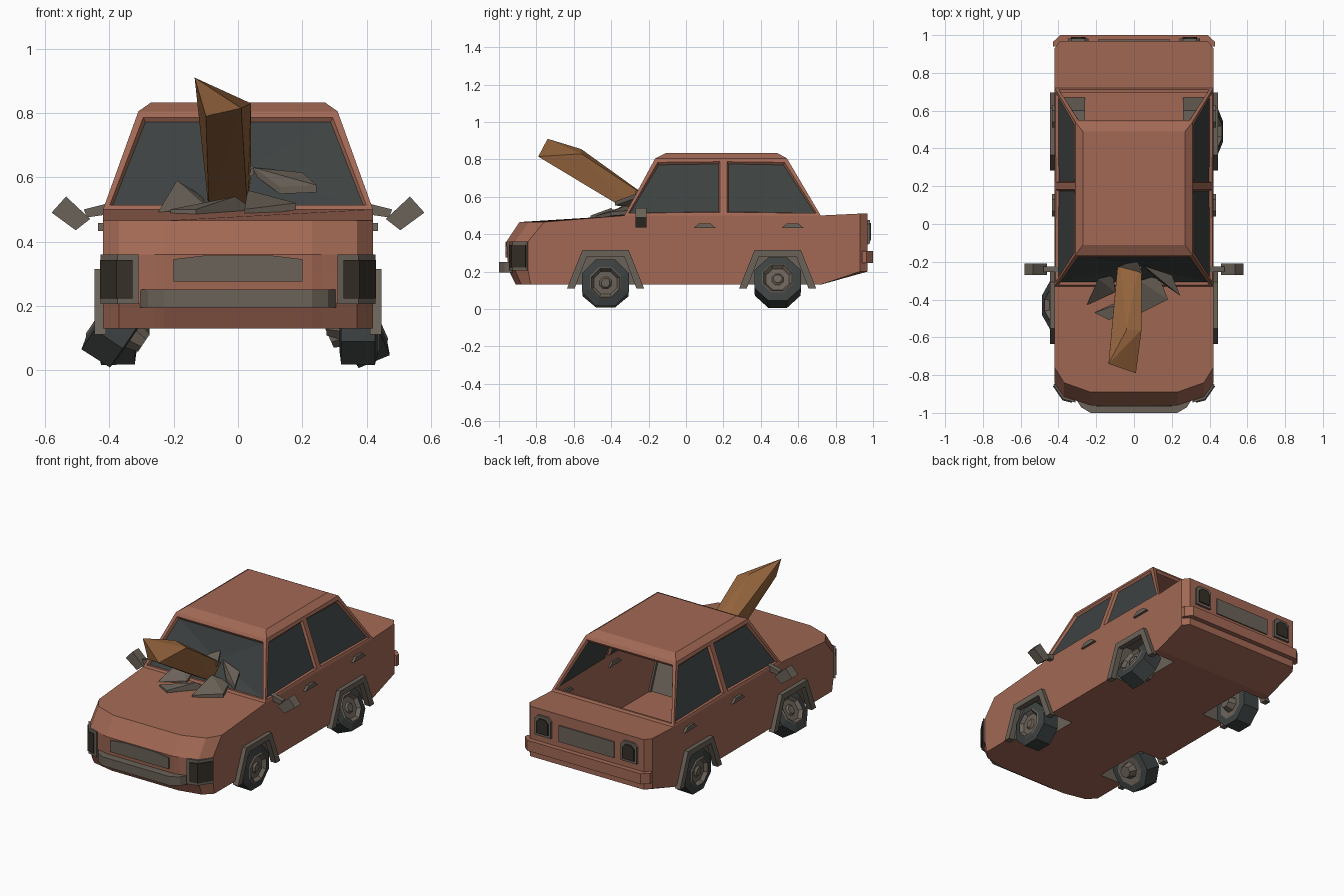
import bpy, bmesh, math
from mathutils import Matrix, Vector

if "Cube" in bpy.data.objects:
    bpy.data.objects.remove(bpy.data.objects["Cube"])


def material(name, rgb):
    m = bpy.data.materials.new(name)
    m.use_nodes = True
    m.diffuse_color = (*rgb, 1)
    m.node_tree.nodes["Principled BSDF"].inputs["Base Color"].default_value = (*rgb, 1)
    return m


PAINT = material("rusty paint", (0.36, 0.14, 0.09))
GREY = material("worn grey metal", (0.145, 0.122, 0.098))
DARK = material("dark glass and rubber", (0.047, 0.055, 0.054))
LENS = material("dark lamp lens", (0.035, 0.028, 0.02))
WOOD = material("wood", (0.29, 0.125, 0.045))


def finish(name, bm, *mats):
    me = bpy.data.meshes.new(name)
    bm.to_mesh(me)
    bm.free()
    for m in mats:
        me.materials.append(m)
    ob = bpy.data.objects.new(name, me)
    bpy.context.collection.objects.link(ob)
    return ob


def prism(name, pts, lo, hi, axis, mat):
    """Extrude a flat outline along one axis."""
    place = {"x": lambda a, b, d: (d, a, b),
             "y": lambda a, b, d: (a, d, b),
             "z": lambda a, b, d: (a, b, d)}[axis]
    bm = bmesh.new()
    ends = [[bm.verts.new(place(a, b, d)) for a, b in pts] for d in (lo, hi)]
    for end in ends:
        bm.faces.new(end)
    for i in range(len(pts)):
        j = (i + 1) % len(pts)
        bm.faces.new((ends[0][i], ends[0][j], ends[1][j], ends[1][i]))
    bmesh.ops.recalc_face_normals(bm, faces=bm.faces)
    return finish(name, bm, mat)


def hull(name, pts, mat, thick=0):
    bm = bmesh.new()
    for p in pts:
        bm.verts.new(p)
        if thick:
            bm.verts.new(Vector(p) - Vector((0, 0, thick)))
    bmesh.ops.convex_hull(bm, input=bm.verts)
    return finish(name, bm, mat)


def mirrored(pts):
    """Outline from its +x half."""
    return pts + [(-p[0], *p[1:]) for p in reversed(pts)]


# Body shell: stacked plan outlines, then the cabin
WHEEL_Y = (-0.43, 0.49)
ARCH_TOP, ARCH_LOW, WELL_X = 0.31, 0.13, 0.26
bm = bmesh.new()


def outline(fronts, z_front, z_mid, z_rear):
    half = [(x, y, z_front) for x, y in zip((0.23, 0.37, 0.42), fronts)]
    half += [(0.42, y, z_mid) for y in (-0.33, 0.2, 0.72)]
    half += [(0.42, 0.93, z_rear), (0.39, 0.97, z_rear)]
    return [bm.verts.new(p) for p in mirrored(half)]


rings = [outline((-0.91, -0.88, -0.83), 0.13, 0.13, 0.2),
         outline((-0.95, -0.915, -0.845), 0.21, 0.21, 0.26),
         outline((-0.96, -0.915, -0.845), 0.36, 0.36, 0.36),
         outline((-0.89, -0.84, -0.76), 0.465, 0.5, 0.51)]
n = len(rings[0])
for low, high in zip(rings, rings[1:]):
    for i in range(n):
        j = (i + 1) % n
        bm.faces.new((low[i], low[j], high[j], high[i]))
bottom, belt = rings[0], rings[-1]
bm.faces.new(bottom[:6] + bottom[10:])
bm.faces.new(bottom[5:11])
bm.faces.new(belt[:4] + belt[12:])      # hood
bm.faces.new(belt[5:11])                # trunk lid
cabin = belt[3:6] + belt[10:13]
eaves = [bm.verts.new(p) for p in mirrored([(0.31, y, 0.805) for y in (-0.165, 0.2, 0.54)])]
roof = [bm.verts.new(p) for p in mirrored([(0.27, y, 0.833) for y in (-0.11, 0.2, 0.49)])]
panes = []
for i in range(6):
    j = (i + 1) % 6
    panes.append(bm.faces.new((cabin[i], cabin[j], eaves[j], eaves[i])))
    bm.faces.new((eaves[i], eaves[j], roof[j], roof[i]))
bm.faces.new(roof)
bmesh.ops.recalc_face_normals(bm, faces=bm.faces)

# Windows: frame, recessed glass, open rear, dented windshield
bmesh.ops.inset_individual(bm, faces=panes, thickness=0.026)
bmesh.ops.inset_individual(bm, faces=panes, thickness=0.011, depth=-0.014)
for f in panes:
    f.material_index = 1
rear_pane, windshield = panes[2], panes[5]
bmesh.ops.delete(bm, geom=[rear_pane], context="FACES_ONLY")
bmesh.ops.poke(bm, faces=[windshield], offset=-0.03)


# Wheel openings cut from the sides and floor
def slice_lower(co, no):
    faces = [f for f in bm.faces if f.calc_center_median().z < 0.36]
    geom = set(faces)
    for f in faces:
        geom.update(f.edges)
        geom.update(f.verts)
    bmesh.ops.bisect_plane(bm, geom=list(geom), plane_co=co, plane_no=no)


slice_lower((0, 0, ARCH_TOP), (0, 0, 1))
for s in (-1, 1):
    slice_lower((s * WELL_X, 0, 0), (1, 0, 0))
    for cy in WHEEL_Y:
        slice_lower((0, cy + s * 0.18, ARCH_LOW), (0, s * 0.18, 0.07))


def in_arch(c):
    reach = 0.18 - (c.z - ARCH_LOW) * 0.07 / 0.18
    return (abs(c.x) > WELL_X and c.z < ARCH_TOP
            and any(abs(c.y - cy) < reach for cy in WHEEL_Y))


holes = [f for f in bm.faces if in_arch(f.calc_center_median())]
bmesh.ops.delete(bm, geom=holes, context="FACES")
finish("body_shell", bm, PAINT, DARK)


# Wheels: lathed bands (offset along axle, radius, material of the next band)
BANDS = [(-0.1, 0, 1), (-0.1, 0.035, 1), (-0.055, 0.05, 1), (-0.06, 0.09, 0),
         (-0.055, 0.132, 0), (0.05, 0.135, 0), (0.06, 0.09, 1), (0.066, 0.082, 1),
         (0.045, 0.066, 1), (0.045, 0.034, 1), (0.056, 0.024, 1), (0.056, 0, 1)]


def wheel(name, side, y, camber):
    bm = bmesh.new()
    prev = None
    for off, r, mat in BANDS:
        ring = [bm.verts.new((off, r * math.cos(a), r * math.sin(a)))
                for a in (math.pi / 4 * (k + 0.5) for k in range(8))]
        if prev:
            for i in range(8):
                j = (i + 1) % 8
                bm.faces.new((prev[i], prev[j], ring[j], ring[i])).material_index = last
        prev, last = ring, mat
    bmesh.ops.remove_doubles(bm, verts=bm.verts, dist=0.0005)
    bmesh.ops.recalc_face_normals(bm, faces=bm.faces)
    turn = Matrix.Rotation(math.pi if side < 0 else 0, 4, "Z")
    tilt = Matrix.Rotation(-math.radians(camber), 4, "Y")
    bm.transform(Matrix.Translation((side * 0.376, y, 0.14)) @ turn @ tilt)
    finish(name, bm, DARK, GREY)


def arch(low, top, z0, z1):
    return [(-low, z0), (-top, z1), (top, z1), (low, z0)]


for s, side in ((-1, "right"), (1, "left")):
    for cy, end in zip(WHEEL_Y, ("front", "rear")):
        bent = {("right", "front"): 34, ("left", "rear"): 24}.get((side, end), 0)
        wheel(f"{side}_{end}_wheel", s, cy, bent)
        # Flare around the opening
        loop = arch(0.206, 0.124, 0.11, 0.315) + arch(0.165, 0.1, 0.11, 0.28)[::-1]
        prism(f"{side}_{end}_flare", [(cy + a, b) for a, b in loop],
              s * 0.41, s * 0.446, "x", GREY)
        # Wheel well, open below and outward
        bm = bmesh.new()
        pts = arch(0.18, 0.11, ARCH_LOW, ARCH_TOP)
        inner, outer = [[bm.verts.new((s * x, cy + a, b)) for a, b in pts]
                        for x in (WELL_X, 0.42)]
        bm.faces.new(inner)
        for i in range(3):
            bm.faces.new((inner[i], inner[i + 1], outer[i + 1], outer[i]))
        bmesh.ops.recalc_face_normals(bm, faces=bm.faces)
        finish(f"{side}_{end}_wheel_well", bm, GREY)

    # Door handles
    for y in (0.1, 0.57):
        prism(f"{side}_door_handle",
              [(y - 0.06, 0.432), (y - 0.03, 0.458), (y + 0.03, 0.458), (y + 0.06, 0.432)],
              s * 0.41, s * 0.435, "x", GREY)

    # Hanging mirrors
    def flip(pts):
        return [(s * a, b) for a, b in pts]
    prism(f"{side}_mirror", flip([(0.46, 0.47), (0.535, 0.54), (0.58, 0.49), (0.505, 0.435)]),
          -0.27, -0.21, "y", GREY)
    prism(f"{side}_mirror_arm", flip([(0.4, 0.485), (0.4, 0.52), (0.48, 0.5), (0.47, 0.475)]),
          -0.255, -0.225, "y", GREY)

    # Wrapped headlamps
    prism(f"{side}_headlamp_frame", flip([(0.31, -0.9), (0.31, -0.945), (0.375, -0.928),
          (0.428, -0.85), (0.4, -0.84)]), 0.205, 0.36, "z", GREY)
    prism(f"{side}_headlamp_lens", flip([(0.328, -0.9), (0.328, -0.946), (0.378, -0.934),
          (0.43, -0.858), (0.4, -0.85)]), 0.222, 0.343, "z", LENS)

    # Tail lamps
    for part, g, y, mat in (("frame", 0, 0.983, GREY), ("lens", 0.016, 0.99, LENS)):
        a, b, c, d = 0.24 + g, 0.35 - g, 0.35 + g, 0.475 - g
        prism(f"{side}_tail_lamp_{part}", flip([(a, c), (a, d - 0.02), (a + 0.02, d),
              (b - 0.02, d), (b, d - 0.02), (b, c)]), 0.95, y, "y", mat)

# Front and rear trim
prism("grille", mirrored([(0.2, 0.275), (0.2, 0.345), (0.1, 0.357)]), -0.966, -0.94, "y", GREY)
prism("front_bumper", mirrored([(0.28, -0.9), (0.305, -0.93), (0.28, -0.97), (0.23, -1)]),
      0.195, 0.25, "z", GREY)
prism("rear_bumper", mirrored([(0.428, 0.94), (0.428, 0.965), (0.39, 1)]),
      0.245, 0.31, "z", PAINT)
prism("rear_panel", mirrored([(0.19, 0.345), (0.19, 0.445)]), 0.96, 0.977, "y", GREY)

# Wooden beam through the windshield
hull("wooden_beam", [(-0.135, -0.74, 0.91), (-0.1, -0.74, 0.79), (0.01, -0.79, 0.815),
     (0.04, -0.56, 0.83), (-0.04, -0.56, 0.855), (-0.08, -0.15, 0.56),
     (-0.09, -0.25, 0.49), (0.03, -0.25, 0.49), (0.04, -0.15, 0.56)], WOOD)

# Torn metal shards around it
SHARDS = [
    [(-0.25, -0.43, 0.49), (-0.19, -0.29, 0.59), (-0.11, -0.27, 0.54), (-0.1, -0.36, 0.51)],
    [(-0.21, -0.47, 0.5), (-0.13, -0.51, 0.5), (-0.01, -0.4, 0.54), (0.05, -0.35, 0.5)],
    [(0.02, -0.48, 0.5), (0.18, -0.4, 0.52), (0.13, -0.27, 0.53), (0.03, -0.3, 0.56)],
    [(0.05, -0.22, 0.63), (0.2, -0.27, 0.615), (0.245, -0.38, 0.575), (0.13, -0.3, 0.57)],
    [(-0.11, -0.2, 0.62), (0.02, -0.2, 0.67), (0.05, -0.27, 0.63), (-0.07, -0.28, 0.58)],
]
for pts in SHARDS:
    hull("metal_shard", pts, GREY, 0.022)
